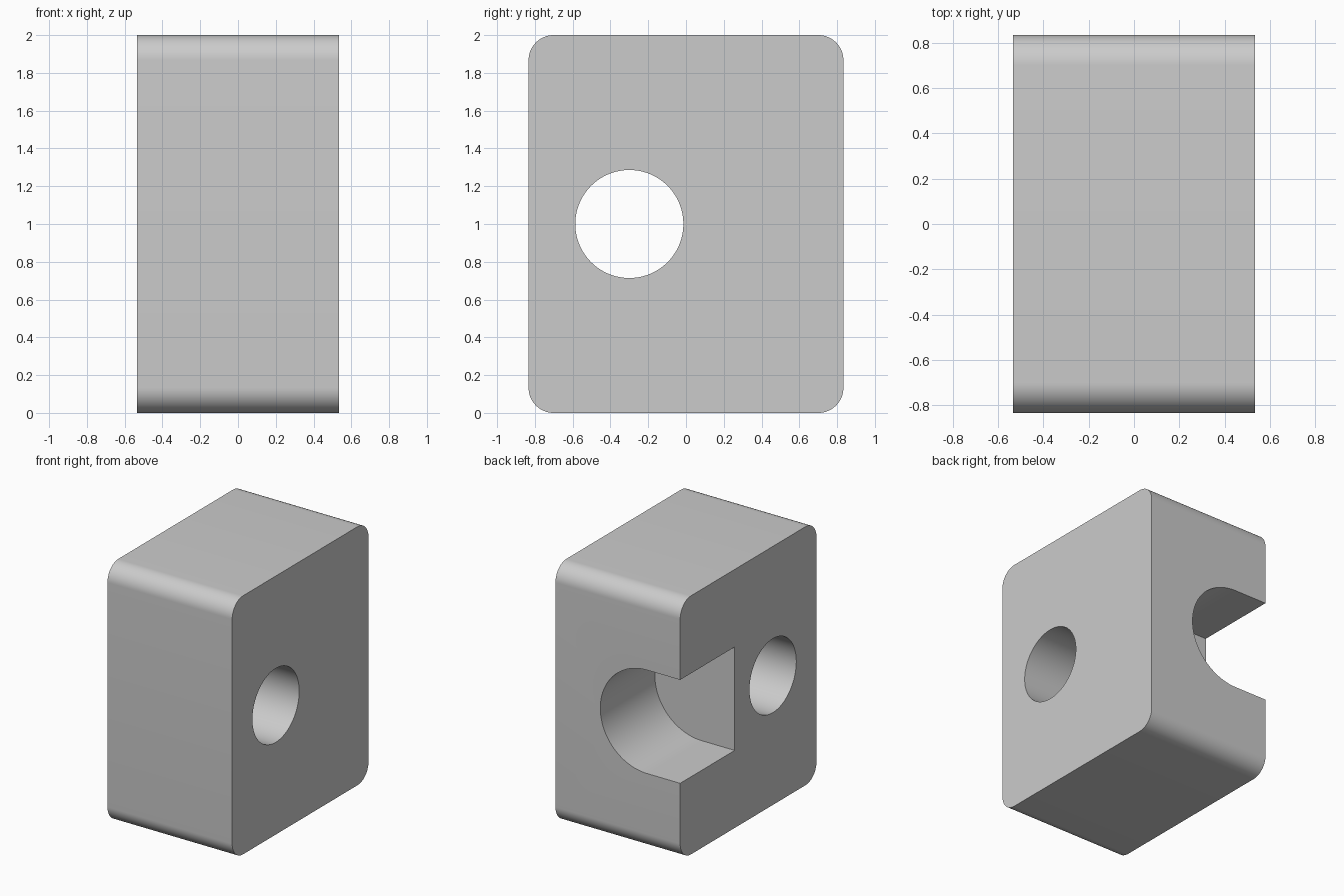
import bpy
import bmesh
from math import pi, cos, sin, radians
from mathutils import Vector

cube = bpy.data.objects.get("Cube")
if cube:
    bpy.data.objects.remove(cube, do_unlink=True)

WIDTH, DEPTH, HEIGHT = 1.067, 1.667, 2.0
CORNER = 0.133
HOLE_R, HOLE_Y = 0.286, -0.3
SLOT_R, SLOT_X, SLOT_FLOOR = 0.4, -0.25, 0.167
MID = HEIGHT / 2

grey = bpy.data.materials.new("light grey")
grey.use_nodes = True
colour = (0.6, 0.6, 0.6, 1)
grey.diffuse_color = colour
grey.node_tree.nodes["Principled BSDF"].inputs["Base Color"].default_value = colour


def arc(cx, cz, r, start, end, steps):
    """Points along an arc, angles in degrees."""
    angles = [radians(start + (end - start) * i / steps) for i in range(steps + 1)]
    return [(cx + r * cos(a), cz + r * sin(a)) for a in angles]


def prism(name, points, direction):
    """Extrude a closed 3D outline into a solid."""
    bm = bmesh.new()
    face = bm.faces.new([bm.verts.new(p) for p in points])
    result = bmesh.ops.extrude_face_region(bm, geom=[face], use_keep_orig=True)
    moved = [v for v in result["geom"] if isinstance(v, bmesh.types.BMVert)]
    bmesh.ops.translate(bm, verts=moved, vec=Vector(direction))
    bmesh.ops.recalc_face_normals(bm, faces=bm.faces)
    mesh = bpy.data.meshes.new(name)
    bm.to_mesh(mesh)
    bm.free()
    mesh.materials.append(grey)
    obj = bpy.data.objects.new(name, mesh)
    bpy.context.collection.objects.link(obj)
    return obj


# Block with four rounded long edges
y, z = DEPTH / 2 - CORNER, MID - CORNER
outline = []
for i, (sy, sz) in enumerate([(1, 1), (-1, 1), (-1, -1), (1, -1)]):
    outline += arc(sy * y, MID + sz * z, CORNER, 90 * i, 90 * i + 90, 16)
block = prism("block", [(-WIDTH / 2, a, b) for a, b in outline], (WIDTH, 0, 0))

# Round through hole, side to side
circle = arc(HOLE_Y, MID, HOLE_R, 0, 360, 96)[:-1]
hole = prism("hole_cutter", [(-1, a, b) for a, b in circle], (2, 0, 0))

# Round-ended slot, open at the back and the right side
stadium = arc(SLOT_X, MID, SLOT_R, -90, 90, 48) + [(-1, MID + SLOT_R), (-1, MID - SLOT_R)]
slot = prism("slot_cutter", [(a, SLOT_FLOOR, b) for a, b in stadium], (0, 1, 0))

# Cut the block, then discard the cutters
bpy.context.view_layer.objects.active = block
block.select_set(True)
for cutter in (hole, slot):
    cutter.select_set(False)
    cutter.hide_render = True
    mod = block.modifiers.new(cutter.name, "BOOLEAN")
    mod.operation = "DIFFERENCE"
    mod.solver = "EXACT"
    mod.object = cutter
    bpy.ops.object.modifier_apply(modifier=mod.name)
    bpy.data.objects.remove(cutter, do_unlink=True)

bpy.ops.object.shade_smooth_by_angle(angle=pi / 6)
